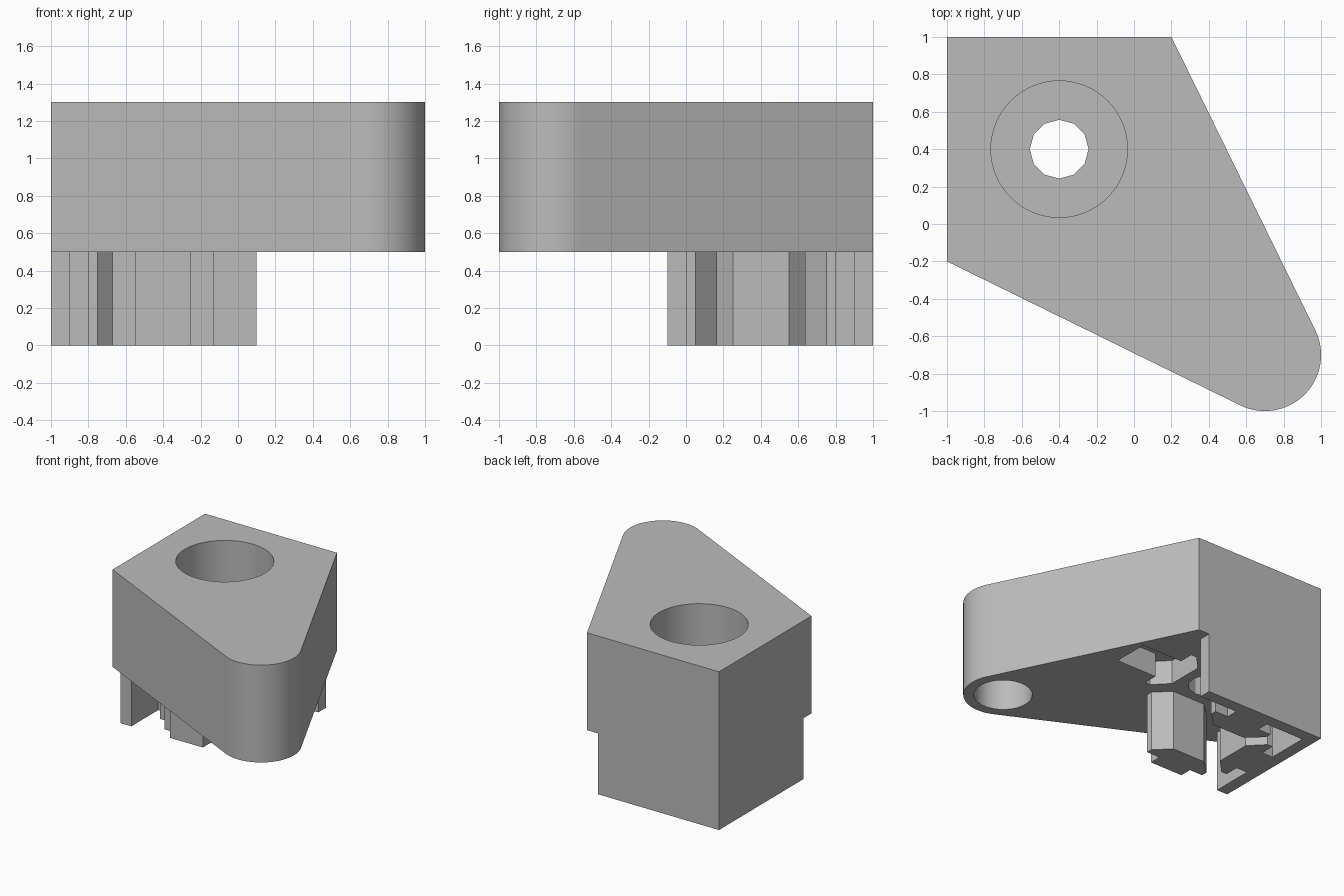
import bpy, bmesh, math
from mathutils import Vector

cube = bpy.data.objects.get("Cube")
if cube:
    bpy.data.objects.remove(cube, do_unlink=True)

grey = bpy.data.materials.new("plain_grey")
grey.use_nodes = True
COLOUR = (0.5, 0.5, 0.5, 1)
grey.diffuse_color = COLOUR
grey.node_tree.nodes["Principled BSDF"].inputs["Base Color"].default_value = COLOUR

AXIS = Vector((-0.4, 0.4))      # centre of the rail socket
TIP = Vector((0.7, -0.7))       # centre of the rounded end
TIP_R = 0.3
BASE, TOP = 0.5, 1.3


def prism(name, points, z0, z1):
    """Extrude a flat outline from z0 to z1."""
    bm = bmesh.new()
    face = bm.faces.new([bm.verts.new((x, y, z0)) for x, y in points])
    res = bmesh.ops.extrude_face_region(bm, geom=[face])
    verts = [v for v in res["geom"] if isinstance(v, bmesh.types.BMVert)]
    bmesh.ops.translate(bm, vec=(0, 0, z1 - z0), verts=verts)
    bmesh.ops.recalc_face_normals(bm, faces=bm.faces)
    mesh = bpy.data.meshes.new(name)
    bm.to_mesh(mesh)
    bm.free()
    mesh.materials.append(grey)
    obj = bpy.data.objects.new(name, mesh)
    bpy.context.collection.objects.link(obj)
    return obj


def arc(centre, radius, start, end, steps):
    return [(centre.x + radius * math.cos(start + (end - start) * i / steps),
             centre.y + radius * math.sin(start + (end - start) * i / steps))
            for i in range(steps + 1)]


def circle(centre, radius, sides):
    return arc(centre, radius, 0, 2 * math.pi, sides)[:-1]


def slot_key(turn, reach):
    """T-slot outline around the socket axis, pointing along the turn angle."""
    half = [(0.235, 0.15), (0.35, 0.27), (0.4, 0.27), (0.4, 0.15), (reach, 0.15)]
    outline = half + [(r, -t) for r, t in reversed(half)]
    c, s = math.cos(turn), math.sin(turn)
    return [(AXIS.x + r * c - t * s, AXIS.y + r * s + t * c) for r, t in outline]


def combine(target, tool, operation):
    """Apply a boolean and discard the tool."""
    tool.hide_render = True
    mod = target.modifiers.new(operation.lower(), 'BOOLEAN')
    mod.operation, mod.object, mod.solver = operation, tool, 'EXACT'
    bpy.ops.object.select_all(action='DESELECT')
    bpy.context.view_layer.objects.active = target
    target.select_set(True)
    bpy.ops.object.modifier_apply(modifier=mod.name)
    bpy.data.objects.remove(tool, do_unlink=True)


# Main body: square corner with straight flanks tangent to the rounded end
flank = Vector((0.2, 1)) - TIP
tangent = math.atan2(flank.y, flank.x) - math.acos(TIP_R / flank.length)
outline = [(0.2, 1), (-1, 1), (-1, -0.2)]
outline += arc(TIP, TIP_R, -math.pi / 2 - tangent, tangent, 32)
body = prism("corner_bracket", outline, BASE, TOP)

# L-shaped corner wall below the body
wall = [(-1, 1), (-1, -0.1), (-0.9, -0.1), (-0.9, 0.9), (0.1, 0.9), (0.1, 1)]
combine(body, prism("corner_wall", wall, 0, BASE + 0.1), 'UNION')

# Keys on the back, side and front of the socket
quarter = math.pi / 2
for name, turn, reach in (("back_key", quarter, 0.55),
                          ("side_key", 2 * quarter, 0.55),
                          ("front_key", 3 * quarter, 0.5)):
    combine(body, prism(name, slot_key(turn, reach), 0, BASE + 0.1), 'UNION')

# Recessed slot, screw counterbore, screw hole and blind hole at the tip
cutters = (
    ("slot_cutter", slot_key(0, 0.77), BASE - 0.1, BASE + 0.2),
    ("counterbore_cutter", circle(AXIS, 0.365, 64), 0.8, TOP + 0.1),
    ("screw_cutter", circle(AXIS, 0.157, 12), BASE - 0.1, 0.9),
    ("tip_cutter", circle(TIP, 0.22, 48), BASE - 0.1, 1.0),
)
for name, points, z0, z1 in cutters:
    combine(body, prism(name, points, z0, z1), 'DIFFERENCE')

bpy.ops.object.select_all(action='DESELECT')
bpy.context.view_layer.objects.active = body
body.select_set(True)
bpy.ops.object.shade_smooth_by_angle(angle=math.radians(20))
